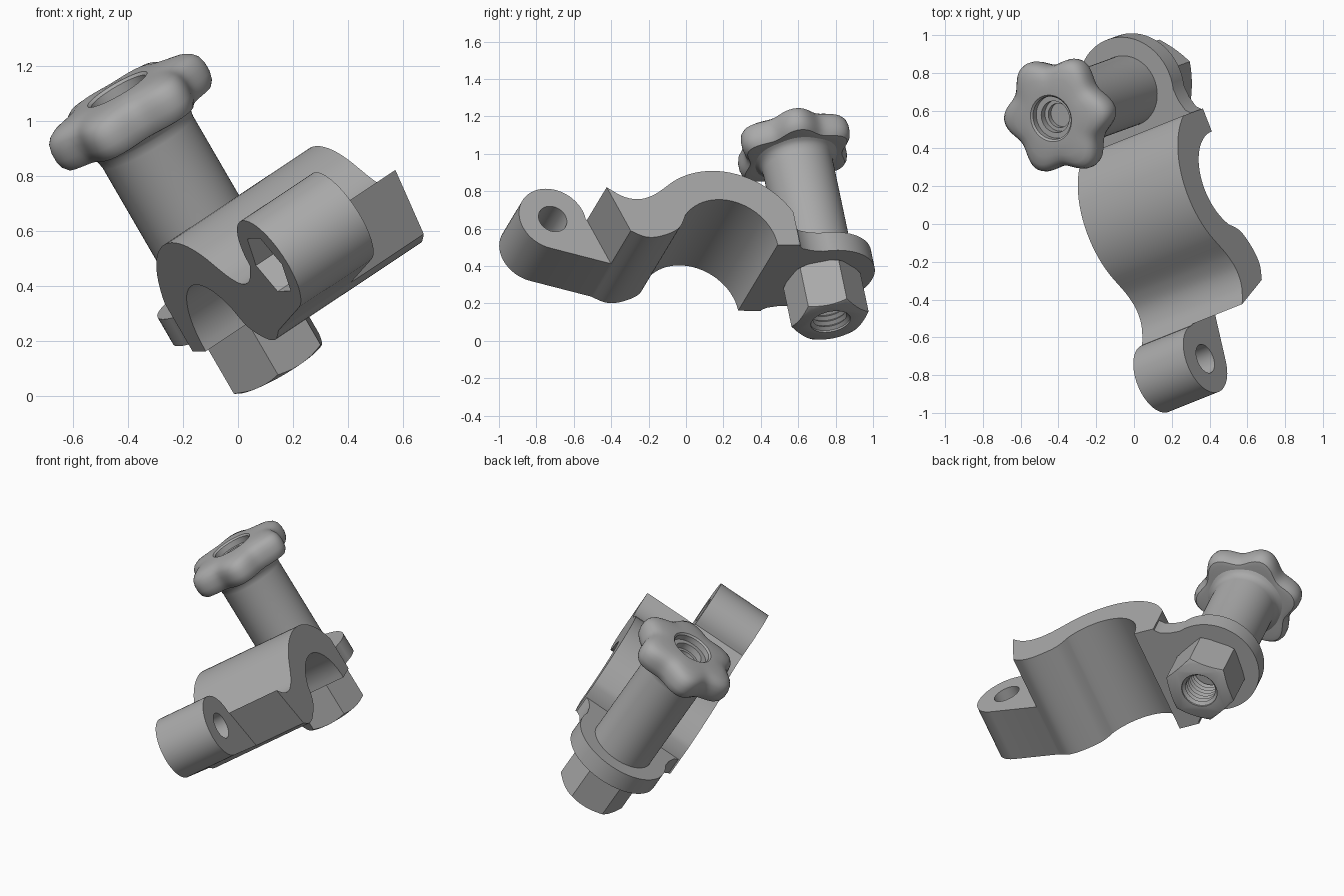
import bpy, bmesh
from math import sin, cos, radians, pi
from mathutils import Matrix, Vector

if "Cube" in bpy.data.objects:
    bpy.data.objects.remove(bpy.data.objects["Cube"])

grey = bpy.data.materials.new("plain grey")
grey.use_nodes = True
grey.diffuse_color = (0.4, 0.4, 0.4, 1)
grey.node_tree.nodes["Principled BSDF"].inputs["Base Color"].default_value = (0.4, 0.4, 0.4, 1)

# Tilted frame: across the clamp, along the clamp, along the knob axis
across = Vector((0.79, 0.316, 0.525)).normalized()
axis = Vector((-0.492, -0.179, 0.852))
axis = (axis - across * axis.dot(across)).normalized()
along = axis.cross(across)
TILT = Matrix((across, along, axis)).transposed().to_4x4()
SIDEWAYS = Matrix(((0, 0, 1, 0), (1, 0, 0, 0), (0, 1, 0, 0), (0, 0, 0, 1)))
NEAR, MID, FAR = 0.08, 0.415, 0.75
POST = Matrix.Translation((MID, 0.665, 0))


def finish(bm, name, place):
    bmesh.ops.recalc_face_normals(bm, faces=bm.faces)
    mesh = bpy.data.meshes.new(name)
    bm.to_mesh(mesh)
    bm.free()
    mesh.materials.append(grey)
    ob = bpy.data.objects.new(name, mesh)
    bpy.context.collection.objects.link(ob)
    ob.matrix_world = TILT @ place
    return ob


def prism(name, pts, lo, hi, place):
    bm = bmesh.new()
    face = bm.faces.new([bm.verts.new((u, v, lo)) for u, v in pts])
    top = bmesh.ops.extrude_face_region(bm, geom=[face])["geom"]
    moved = [g for g in top if isinstance(g, bmesh.types.BMVert)]
    bmesh.ops.translate(bm, verts=moved, vec=(0, 0, hi - lo))
    return finish(bm, name, place)


def lathe(name, profile, place, steps=64, scale=lambda r, t: r):
    # Spins (radius, height) pairs; both ends are capped
    bm = bmesh.new()
    rings = []
    for r, z in profile:
        angles = [2 * pi * i / steps for i in range(steps)]
        rings.append([bm.verts.new((scale(r, t) * cos(t), scale(r, t) * sin(t), z)) for t in angles])
    for a, b in zip(rings, rings[1:]):
        for i in range(steps):
            j = (i + 1) % steps
            bm.faces.new((a[i], a[j], b[j], b[i]))
    bm.faces.new(rings[0])
    bm.faces.new(rings[-1])
    return finish(bm, name, place)


def arc(cx, cy, r, start, end, n=24):
    turns = [radians(start + (end - start) * i / n) for i in range(n + 1)]
    return [(cx + r * cos(t), cy + r * sin(t)) for t in turns]


def spline(pts, n=6):
    # Smooth curve through the points, leaving out both ends
    p = [Vector(q) for q in [pts[0]] + pts + [pts[-1]]]
    out = []
    for a, b, c, d in zip(p, p[1:], p[2:], p[3:]):
        for i in range(n):
            t = i / n
            q = b + (c - a) * t / 2 + (a * 2 - b * 5 + c * 4 - d) * t**2 / 2
            out.append(tuple(q + (b * 3 - a - c * 3 + d) * t**3 / 2))
    return out[1:]


def combine(ob, other, operation="DIFFERENCE"):
    other.hide_render = True
    bpy.context.view_layer.update()
    mod = ob.modifiers.new(operation.lower(), "BOOLEAN")
    mod.operation, mod.object, mod.solver = operation, other, "EXACT"
    bpy.context.view_layer.objects.active = ob
    bpy.ops.object.modifier_apply(modifier=mod.name)
    bpy.data.objects.remove(other)


# Clamp arm: saddle, curved neck and hinge lug in one outline
inner = arc(0.02, 0.145, 0.28, 0, 140)
lug = arc(-0.81, 0.496, 0.19, 254, 0, 36)
outer = arc(0.02, 0.145, 0.46, 128, 27)
neck_end = (-0.53, 0.22)
outline = [(0.43, 0.145)] + inner
outline += spline([inner[-1], (-0.25, 0.24), (-0.36, 0.19), (-0.45, 0.183), neck_end])
outline += [neck_end] + lug
outline += spline([lug[-1], (-0.53, 0.435), (-0.44, 0.42), (-0.35, 0.45), outer[0]])
clamp_arm = prism("clamp_arm", outline + outer, NEAR, FAR, SIDEWAYS)

# Lug is half as wide as the saddle
step = [(-0.615, 0.493), (-0.63, 0.9), (-1.2, 0.9), (-1.2, 0), (-0.46, 0)]
combine(clamp_arm, prism("step_cutter", step, MID, 1, SIDEWAYS))

# Pivot hole with a hexagonal pocket
combine(clamp_arm, prism("pivot_cutter", arc(-0.81, 0.496, 0.08, 0, 350, 35), -0.2, 1, SIDEWAYS))
combine(clamp_arm, prism("pocket_cutter", arc(-0.81, 0.496, 0.13, 0, 300, 5), -0.2, 0.19, SIDEWAYS))

# Rounded flange under the post
half = [(0.335, -0.26), (0.335, -0.245), (0.3, -0.21), (0.282, -0.15), (0.277, -0.085)]
left = [(-x, y) for x, y in half]
flange = prism("flange", half + arc(0, 0, 0.29, -10, 190, 40) + left[::-1], 0.145, 0.26, POST)
combine(clamp_arm, flange, "UNION")

# Post with a flared top
post = lathe("post", [(0.19, 0.25), (0.19, 0.84), (0.195, 0.87), (0.21, 0.89), (0.24, 0.905)], POST)

# Six-lobed knob: the lobes fade out towards the centre
def lobed(r, t):
    return r * (1 + 0.095 * cos(6 * (t - radians(45))) * min(1, max(0, (r - 0.13) / 0.12)))

rim = [(0.17, 0.90), (0.25, 0.895), (0.275, 0.90), (0.29, 0.92), (0.297, 0.95), (0.297, 0.985)]
rim += [(0.29, 1.015), (0.275, 1.035), (0.25, 1.05), (0.21, 1.06), (0.15, 1.065), (0.125, 1.065)]
recess = [(0.115, 1.055), (0.115, 1.02), (0.085, 1.02), (0.085, 0.98), (0.065, 0.98), (0.065, 0.95)]
knob = lathe("knob", rim + recess, POST, 120, lobed)

# Hexagonal nut with chamfered ends and a threaded bore
nut = prism("nut", arc(0, 0, 0.21, 7, 307, 5), -0.125, 0.15, POST)
chamfer = [(0.18, -0.126), (0.225, -0.1), (0.225, 0.125), (0.18, 0.151)]
combine(nut, lathe("chamfer_shape", chamfer, POST), "INTERSECT")
thread = [(0.108, -0.2), (0.108, -0.115)]
for i in range(7):
    z = -0.1 + i * 0.032
    thread += [(0.09, z), (0.108, z + 0.016)]
combine(nut, lathe("thread_cutter", thread, POST, 40))

# Smooth the curved sides and keep the edges crisp
for ob in (clamp_arm, post, knob, nut):
    bpy.ops.object.select_all(action="DESELECT")
    ob.select_set(True)
    bpy.context.view_layer.objects.active = ob
    bpy.ops.object.shade_smooth_by_angle(angle=radians(32))
